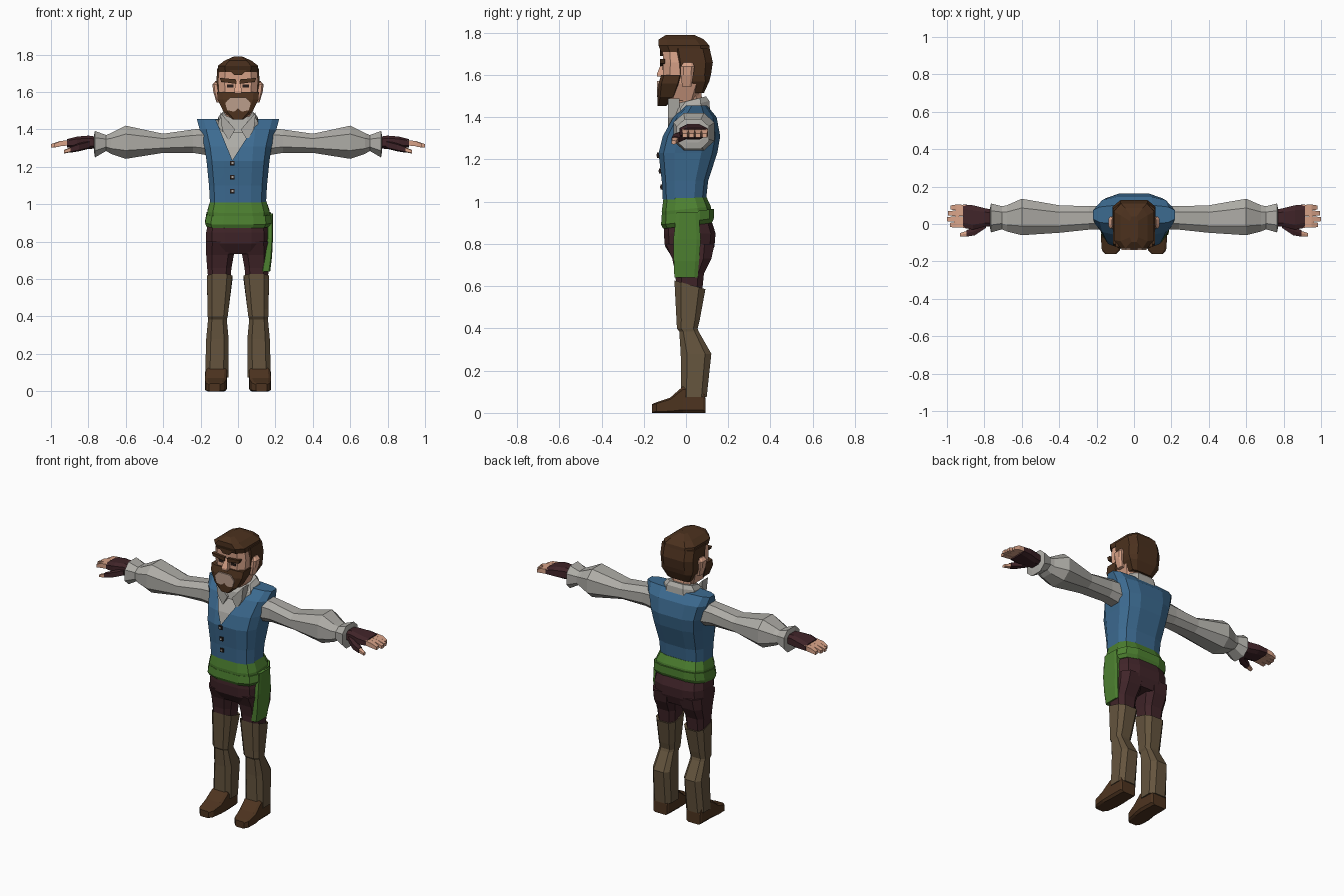
import bpy, bmesh, math
from mathutils import Vector


def mat(name, r, g, b):
    m = bpy.data.materials.new(name)
    m.diffuse_color = (r, g, b, 1)
    return m


BLUE = mat("vest_blue", .045, .145, .28)
GREEN = mat("sash_green", .075, .22, .03)
MAROON = mat("dark_maroon", .052, .018, .022)
GREY = mat("shirt_grey", .42, .41, .38)
TAN = mat("boot_tan", .13, .09, .048)
SHOE = mat("shoe_brown", .075, .034, .014)
HAIR = mat("hair_brown", .072, .031, .013)
SKIN = mat("skin", .70, .37, .25)
PALE = mat("pale_mouth_skin", .50, .34, .26)
DARK = mat("near_black", .02, .012, .01)


def finish(bm, name, material, mirror):
    bmesh.ops.recalc_face_normals(bm, faces=bm.faces)
    me = bpy.data.meshes.new(name)
    bm.to_mesh(me)
    bm.free()
    me.materials.append(material)
    ob = bpy.data.objects.new(name, me)
    bpy.context.collection.objects.link(ob)
    if mirror:
        mod = ob.modifiers.new("mirror", 'MIRROR')
        mod.use_mirror_merge = False
    return ob


def loft_bm(rings, axis='Z', n=8, p=.5):
    """Rings are (t, a0, a1, b0, b1[, tilt]) across the given axis."""
    bm = bmesh.new()
    top = math.cos(math.pi / n) ** p
    loops = []
    for t, a0, a1, b0, b1, *tilt in rings:
        loop = []
        for i in range(n):
            ang = 2 * math.pi * (i + .5) / n
            c, s = (math.copysign(abs(f) ** p, f) / top for f in (math.cos(ang), math.sin(ang)))
            a = (a0 + a1) / 2 + c * (a1 - a0) / 2
            b = (b0 + b1) / 2 + s * (b1 - b0) / 2
            h = t + (tilt[0] * b if tilt else 0)
            loop.append(bm.verts.new({'Z': (a, b, h), 'X': (h, a, b), 'Y': (a, h, b)}[axis]))
        loops.append(loop)
    for l0, l1 in zip(loops, loops[1:]):
        for i in range(n):
            j = (i + 1) % n
            bm.faces.new((l0[i], l0[j], l1[j], l1[i]))
    bm.faces.new(loops[0])
    bm.faces.new(loops[-1])
    return bm


def loft(name, material, rings, axis='Z', n=8, p=.5, mirror=False):
    return finish(loft_bm(rings, axis, n, p), name, material, mirror)


def plate(name, material, outline, y0, y1, mirror=False):
    """Outline in x,z extruded from y0 to y1."""
    bm = bmesh.new()
    f = bm.faces.new([bm.verts.new((x, y0, z)) for x, z in outline])
    ext = bmesh.ops.extrude_face_region(bm, geom=[f])
    for v in ext["geom"]:
        if isinstance(v, bmesh.types.BMVert):
            v.co.y = y1
    return finish(bm, name, material, mirror)


def rect(x0, x1, z0, z1):
    return [(x0, z0), (x1, z0), (x1, z1), (x0, z1)]


# Torso: vest with a V neckline cut away over a slightly smaller shirt
torso = [(1.01, -.15, .15, -.11, .095), (1.10, -.155, .155, -.115, .105),
         (1.23, -.168, .168, -.13, .148), (1.31, -.18, .18, -.11, .162),
         (1.40, -.205, .205, -.06, .145), (1.455, -.22, .22, .0, .10)]
bm = loft_bm(torso, n=12, p=.6)
tip = Vector((-.03, 0, 1.235))
normals = [Vector((-.22, 0, .14)), Vector((.22, 0, .09))]
for nrm in normals:
    front = [f for f in bm.faces if f.calc_center_median().y < .02]
    geom = front + list({e for f in front for e in f.edges}) + list({v for f in front for v in f.verts})
    bmesh.ops.bisect_plane(bm, geom=geom, plane_co=tip, plane_no=nrm)
opening = [f for f in bm.faces if f.calc_center_median().y < .02
           and all((f.calc_center_median() - tip).dot(nrm) > 0 for nrm in normals)]
bmesh.ops.delete(bm, geom=opening, context='FACES')
finish(bm, "vest", BLUE, False)
inset = .008
loft("shirt_front", GREY, [(t - .004, a + inset, b - inset, c + inset, d - inset)
                           for t, a, b, c, d in torso], n=12, p=.6)
for z, y in ((1.22, -.129), (1.145, -.12), (1.07, -.113)):
    plate("vest_button", DARK, rect(-.042, -.018, z - .012, z + .012), y - .008, y + .01)
    plate("button_face", GREY, rect(-.035, -.025, z - .005, z + .005), y - .011, y)

# Collar and neck
loft("collar", GREY, [(1.40, -.115, .115, -.075, .115, .2), (1.45, -.105, .105, -.065, .11, .25),
                      (1.475, -.085, .085, -.03, .095, .25)], p=.7)
for s in (-1, 1):
    plate("collar_point", GREY, [(s * .015, 1.40), (s * .095, 1.49), (s * .085, 1.40), (s * .05, 1.34)],
          -.085, -.03)
loft("neck", SKIN, [(1.40, -.065, .065, -.035, .08), (1.58, -.065, .065, -.05, .07)], p=.7)

# Sleeves
loft("sleeve", GREY, [(.15, -.03, .10, 1.26, 1.41), (.24, -.03, .095, 1.275, 1.40),
                      (.40, -.047, .10, 1.275, 1.377), (.60, -.06, .135, 1.243, 1.42),
                      (.68, -.04, .10, 1.27, 1.38), (.705, -.028, .095, 1.285, 1.37),
                      (.765, -.045, .11, 1.25, 1.392), (.77, -.02, .085, 1.28, 1.37)],
     'X', p=.8, mirror=True)

# Gloves, fingers and thumbs
loft("glove", MAROON, [(.75, -.01, .075, 1.30, 1.36), (.80, -.015, .085, 1.295, 1.367),
                       (.86, -.03, .10, 1.30, 1.362), (.915, -.02, .105, 1.305, 1.348)],
     'X', p=.6, mirror=True)
for y, end in ((-.02, .985), (.011, 1.0), (.042, .995), (.073, .98)):
    loft("finger", SKIN, [(.90, y, y + .029, 1.315, 1.344), (.95, y, y + .031, 1.31, 1.338),
                          (end, y + .004, y + .026, 1.303, 1.322)], 'X', n=4, mirror=True)
loft("glove_thumb", MAROON, [(.79, -.02, .03, 1.30, 1.34), (.85, -.06, -.015, 1.285, 1.325),
                             (.895, -.068, -.033, 1.277, 1.308)], 'X', n=6, mirror=True)
loft("thumb_tip", SKIN, [(.89, -.065, -.036, 1.28, 1.306), (.93, -.068, -.048, 1.272, 1.29)],
     'X', n=6, mirror=True)

# Trousers
loft("trouser_hips", MAROON, [(.735, -.15, .15, -.065, .115), (.79, -.17, .17, -.10, .135),
                              (.85, -.17, .17, -.105, .14), (.93, -.155, .155, -.10, .115)], n=12, p=.65)
loft("trouser_leg", MAROON, [(.56, .045, .155, -.045, .075), (.66, .035, .165, -.05, .085),
                             (.73, .022, .17, -.065, .12), (.80, .008, .17, -.095, .135)],
     p=.6, mirror=True)

# Sash with two wraps and a hanging tail
loft("sash_lower", GREEN, [(.885, -.168, .168, -.108, .122, .12), (.905, -.176, .18, -.118, .132, .12),
                           (.95, -.168, .175, -.115, .132, .12)], n=12, p=.6)
loft("sash_upper", GREEN, [(.935, -.163, .168, -.113, .122, .1), (.965, -.163, .168, -.115, .118, .1),
                           (1.02, -.148, .15, -.106, .098)], n=12, p=.6)
loft("sash_tail", GREEN, [(.64, .125, .172, -.055, .055), (.72, .14, .182, -.058, .062),
                          (.82, .155, .187, -.06, .07), (.95, .155, .187, -.045, .06)], p=.4)

# Boots and shoes
loft("boot_leg", TAN, [(.075, .052, .176, -.022, .098), (.28, .05, .17, -.025, .12),
                       (.385, .06, .16, -.032, .06), (.40, .055, .162, -.043, .055),
                       (.44, .05, .162, -.045, .065), (.612, .03, .167, -.055, .092, -.28),
                       (.605, .042, .158, -.045, .08, -.28)], p=.6, mirror=True)
loft("shoe", SHOE, [(-.16, .095, .155, 0, .042), (-.14, .075, .172, 0, .05),
                    (-.075, .062, .177, 0, .072), (-.015, .058, .172, 0, .125),
                    (.08, .062, .17, 0, .125), (.092, .068, .164, 0, .07)],
     'Y', p=.3, mirror=True)

# Head and ears
loft("head", SKIN, [(1.48, -.07, .07, -.10, .05), (1.56, -.10, .10, -.108, .08),
                    (1.66, -.107, .107, -.108, .10), (1.735, -.10, .10, -.112, .10)], p=.45)
loft("ear", SKIN, [(1.545, .09, .115, -.018, .025), (1.60, .09, .132, -.025, .035),
                   (1.64, .09, .137, -.025, .04), (1.66, .09, .12, -.01, .03)], p=.6, mirror=True)
loft("nose", SKIN, [(1.592, -.02, .02, -.137, -.10), (1.605, -.02, .02, -.138, -.10),
                    (1.66, -.011, .011, -.115, -.10)], n=4)

# Hair, beard and brows
loft("hair_back", HAIR, [(1.515, -.075, .075, .035, .085), (1.57, -.106, .106, .01, .11),
                         (1.60, -.112, .112, -.05, .118), (1.66, -.114, .114, -.06, .127),
                         (1.725, -.113, .113, -.068, .112)], p=.5)
loft("hair_top", HAIR, [(1.708, -.105, .105, -.118, .115), (1.74, -.108, .108, -.13, .11),
                        (1.768, -.072, .072, -.13, .085), (1.79, -.022, .022, -.095, .04)], p=.5)
plate("hair_peak", HAIR, [(-.06, 1.73), (-.02, 1.69), (.02, 1.69), (.06, 1.73)], -.122, -.10)
loft("beard", HAIR, [(1.453, -.028, .028, -.136, -.095), (1.495, -.078, .078, -.134, -.05),
                     (1.56, -.109, .109, -.13, -.025), (1.60, -.112, .112, -.118, -.015)], p=.35)
plate("mouth", PALE, [(-.058, 1.503), (-.068, 1.54), (-.042, 1.572), (.042, 1.572),
                      (.068, 1.54), (.058, 1.503), (.02, 1.495), (0, 1.513), (-.02, 1.495)], -.138, -.129)
plate("brow", HAIR, [(.008, 1.643), (.09, 1.655), (.098, 1.675), (.01, 1.668)], -.124, -.10, True)
plate("eye", DARK, rect(.025, .06, 1.624, 1.64), -.112, -.105, True)
